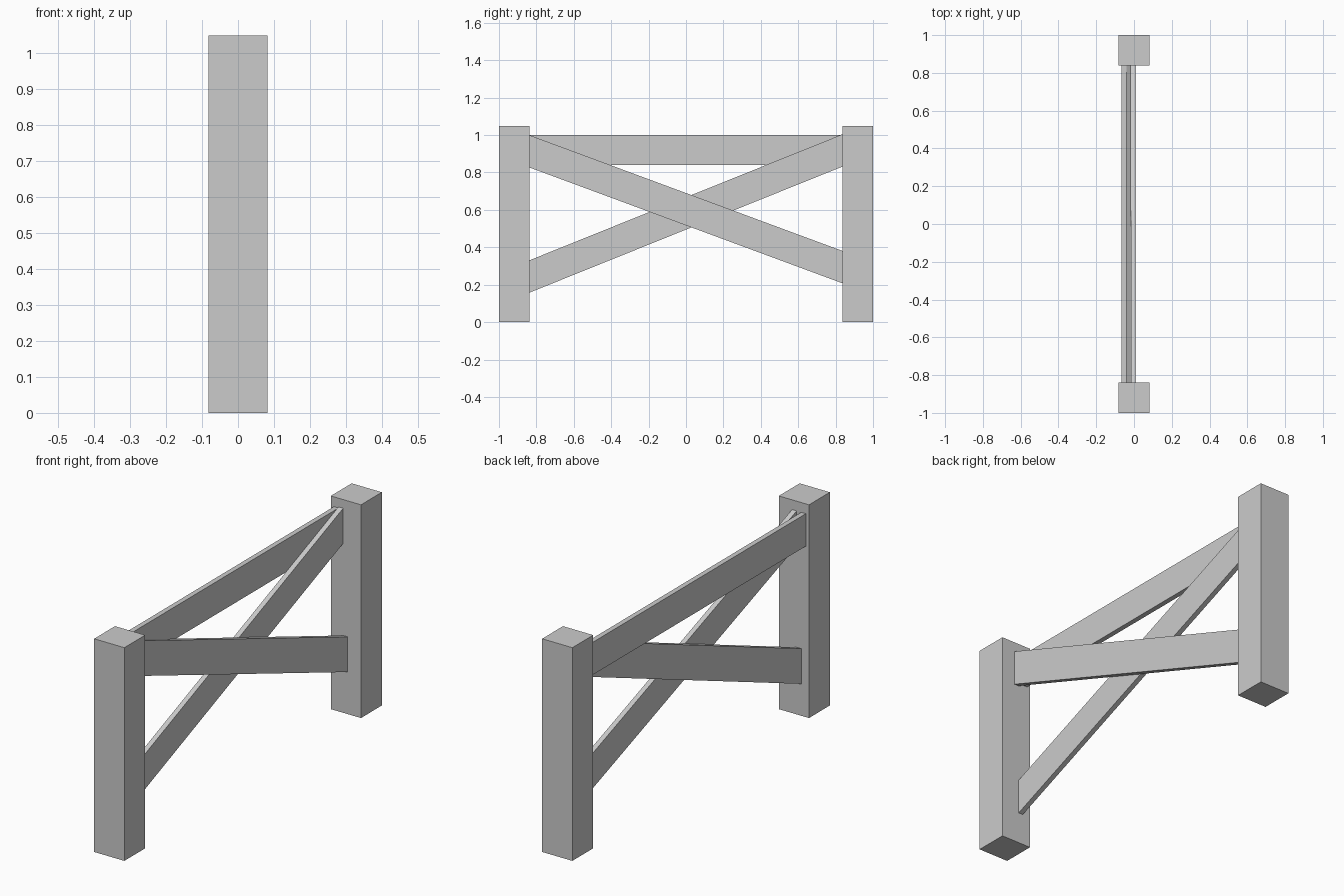
import bpy, bmesh

if "Cube" in bpy.data.objects:
    bpy.data.objects.remove(bpy.data.objects["Cube"])

INNER = 0.838  # inner face of the posts


def board(name, x0, x1, profile):
    """Extrude a (y, z) outline from x0 to x1."""
    bm = bmesh.new()
    face = bm.faces.new([bm.verts.new((x0, y, z)) for y, z in profile])
    ext = bmesh.ops.extrude_face_region(bm, geom=[face])
    verts = [v for v in ext["geom"] if isinstance(v, bmesh.types.BMVert)]
    bmesh.ops.translate(bm, verts=verts, vec=(x1 - x0, 0, 0))
    bmesh.ops.recalc_face_normals(bm, faces=bm.faces)
    mesh = bpy.data.meshes.new(name)
    bm.to_mesh(mesh)
    bm.free()
    obj = bpy.data.objects.new(name, mesh)
    bpy.context.collection.objects.link(obj)
    return obj


def plank(name, x0, x1, left, right):
    """Plank between the posts; left/right are (bottom, top) heights."""
    return board(name, x0, x1, [(-INNER, left[0]), (INNER, right[0]),
                                (INNER, right[1]), (-INNER, left[1])])


# Square posts
for name, s in (("front_post", -1), ("back_post", 1)):
    board(name, -0.082, 0.082,
          [(s * INNER, 0), (s, 0), (s, 1.048), (s * INNER, 1.048)])

# Top rail and the two crossing braces, layered side by side
plank("top_rail", -0.065, -0.04, (0.84, 1.0), (0.84, 1.0))
plank("rising_brace", -0.04, -0.015, (0.157, 0.33), (0.832, 1.005))
plank("falling_brace", -0.015, 0.01, (0.827, 1.0), (0.207, 0.38))
